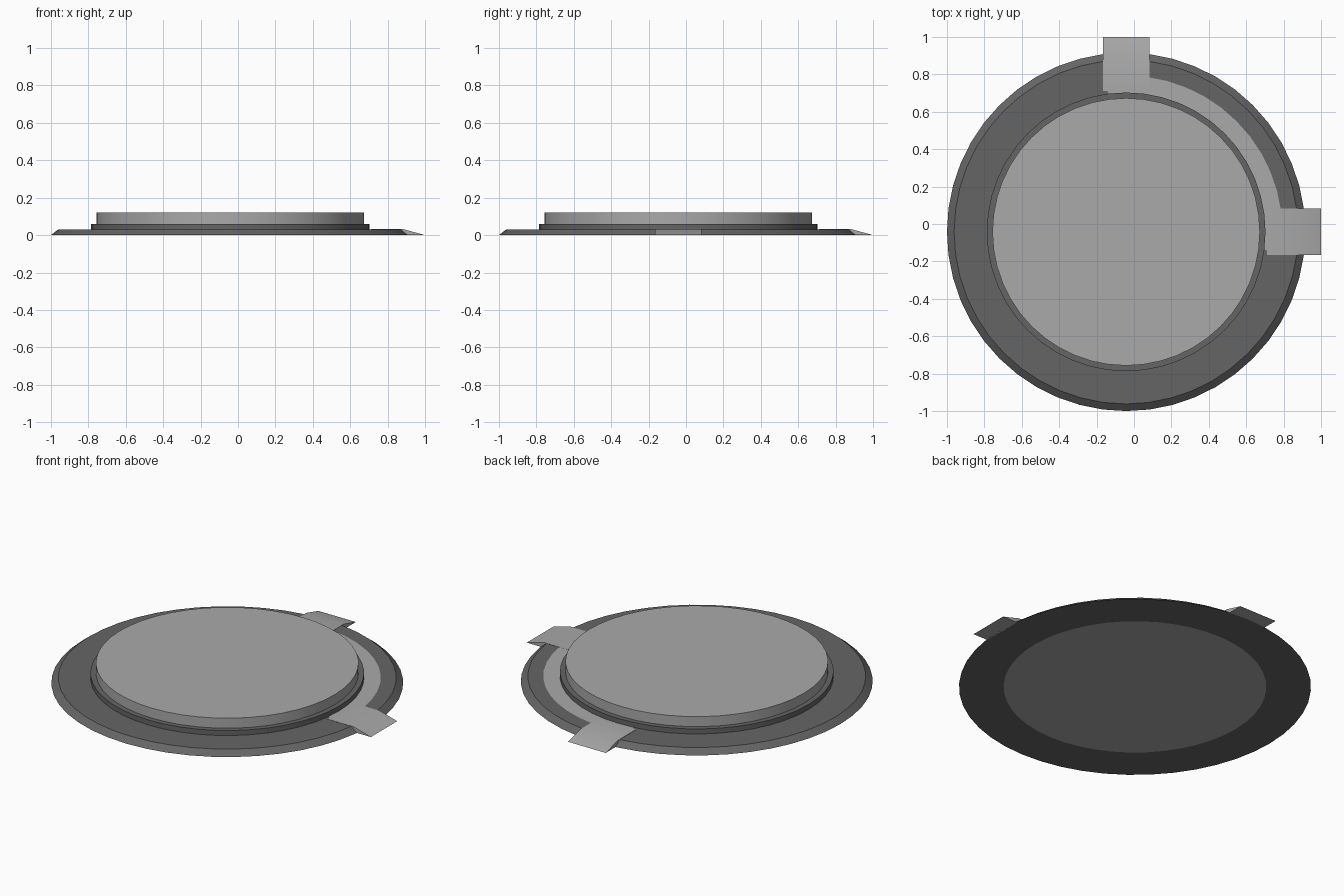
import bpy, bmesh, math
from mathutils import Matrix

if "Cube" in bpy.data.objects:
    bpy.data.objects.remove(bpy.data.objects["Cube"])

C = -0.042      # disc centre on both x and y
SEG = 48


def material(name, v):
    m = bpy.data.materials.new(name)
    m.diffuse_color = (v, v, v, 1)
    m.use_nodes = True
    m.node_tree.nodes["Principled BSDF"].inputs["Base Color"].default_value = m.diffuse_color
    return m


dark = material("dark_grey", 0.13)
light = material("light_grey", 0.4)


def finish(name, bm, mat):
    bmesh.ops.remove_doubles(bm, verts=bm.verts, dist=1e-5)
    bmesh.ops.recalc_face_normals(bm, faces=bm.faces)
    mesh = bpy.data.meshes.new(name)
    bm.to_mesh(mesh)
    bm.free()
    mesh.materials.append(mat)
    ob = bpy.data.objects.new(name, mesh)
    bpy.context.collection.objects.link(ob)
    bpy.context.view_layer.objects.active = ob
    ob.select_set(True)
    bpy.ops.object.shade_smooth_by_angle(angle=math.radians(30))
    ob.select_set(False)
    return ob


def lathe(name, profile, mat, start=0.0, sweep=360.0, steps=SEG):
    """Revolve an (r, z) profile around the disc centre."""
    bm = bmesh.new()
    rings = []
    for i in range(steps + 1):
        a = math.radians(start + sweep * i / steps)
        rings.append([bm.verts.new((C + r * math.cos(a), C + r * math.sin(a), z))
                      for r, z in profile])
    for p, q in zip(rings, rings[1:]):
        for k in range(len(profile) - 1):
            bm.faces.new((p[k], q[k], q[k + 1], p[k + 1]))
    return finish(name, bm, mat)


# Bevelled rim and raised collar
lathe("base_rim", [(0.715, 0), (0.958, 0), (0.92, 0.03), (0.745, 0.03),
                   (0.745, 0.06), (0.715, 0.06)], dark)

# Central raised disc
bm = bmesh.new()
bmesh.ops.create_cone(bm, cap_ends=True, segments=SEG, radius1=0.715, radius2=0.715,
                      depth=0.12, matrix=Matrix.Translation((C, C, 0.06)))
finish("centre_disc", bm, light)

# Quarter band linking the two tabs
lathe("band", [(0.745, 0.031), (0.836, 0.031)], light, -7.5, 105, 14)

# Sloping tabs on the right and back
TAB = [(0.71, 0.02), (0.71, 0.0315), (0.885, 0.0315), (1.0, 0), (0.9, 0)]
for name, turn in (("right_tab", 0), ("back_tab", 90)):
    bm = bmesh.new()
    sides = [[bm.verts.new((x - C, s * 0.125, z)) for x, z in TAB] for s in (-1, 1)]
    n = len(TAB)
    for s in sides:
        bm.faces.new(s)
    for i in range(n):
        j = (i + 1) % n
        bm.faces.new((sides[0][i], sides[0][j], sides[1][j], sides[1][i]))
    bm.transform(Matrix.Translation((C, C, 0)) @ Matrix.Rotation(math.radians(turn), 4, 'Z'))
    finish(name, bm, light)
